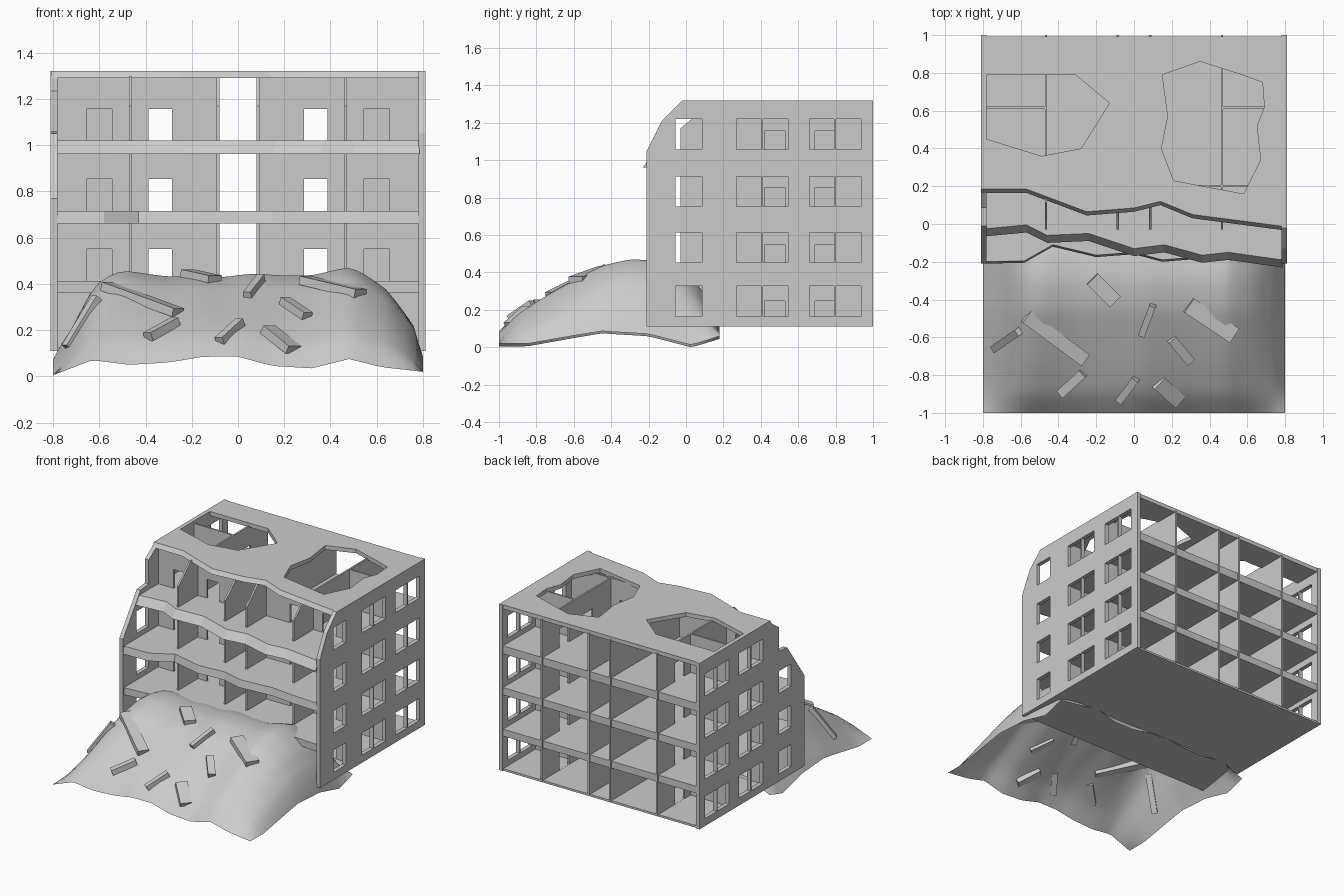
import bpy, bmesh, math
from mathutils import Vector, Matrix

if "Cube" in bpy.data.objects:
    bpy.data.objects.remove(bpy.data.objects["Cube"])

FLOORS = [0.11, 0.413, 0.716, 1.02]


def obj_from_bm(name, bm):
    bmesh.ops.recalc_face_normals(bm, faces=bm.faces)
    me = bpy.data.meshes.new(name)
    bm.to_mesh(me)
    bm.free()
    ob = bpy.data.objects.new(name, me)
    bpy.context.collection.objects.link(ob)
    return ob


def add_prism(bm, lower, upper):
    """Close two matching 3D outlines into a solid."""
    a = [bm.verts.new(p) for p in lower]
    b = [bm.verts.new(p) for p in upper]
    n = len(a)
    bm.faces.new(a[::-1])
    bm.faces.new(b)
    for i in range(n):
        j = (i + 1) % n
        bm.faces.new((a[i], a[j], b[j], b[i]))


def add_box(bm, x0, x1, y0, y1, z0, z1):
    c = [(x0, y0), (x1, y0), (x1, y1), (x0, y1)]
    add_prism(bm, [(x, y, z0) for x, y in c], [(x, y, z1) for x, y in c])


def yz_wall(name, x0, x1, profile):
    bm = bmesh.new()
    add_prism(bm, [(x0, y, z) for y, z in profile], [(x1, y, z) for y, z in profile])
    return obj_from_bm(name, bm)


def cut(ob, bm):
    cutter = obj_from_bm("cutter", bm)
    cutter.hide_render = True
    m = ob.modifiers.new("openings", 'BOOLEAN')
    m.operation, m.solver, m.object = 'DIFFERENCE', 'EXACT', cutter
    bpy.context.view_layer.objects.active = ob
    bpy.ops.object.modifier_apply(modifier=m.name)
    bpy.data.objects.remove(cutter)


def lerp(pts, t):
    """Smoothed lookup along a list of (position, value) points."""
    if t <= pts[0][0]:
        return pts[0][1]
    for (a, va), (b, vb) in zip(pts, pts[1:]):
        if t <= b:
            return va + (vb - va) * (t - a) / (b - a)
    return pts[-1][1]


# Side walls with broken front edges and window openings
sides = {
    "right": (0.78, 0.81, [(-0.21, 0.11), (1, 0.11), (1, 1.32), (-0.02, 1.32), (-0.13, 1.21), (-0.21, 1.05)]),
    "left": (-0.81, -0.78, [(-0.21, 0.11), (1, 0.11), (1, 1.32), (0.21, 1.32), (0.085, 1.235),
                            (0.085, 1.06), (-0.01, 1.05), (-0.21, 0.77)]),
}
columns = [(-0.055, 0.085), (0.27, 0.402), (0.412, 0.545), (0.66, 0.792), (0.802, 0.935)]
sills = [0.165, 0.452, 0.752, 1.058]
for side, (x0, x1, prof) in sides.items():
    wall = yz_wall(side + "_outer_wall", x0, x1, prof)
    bm = bmesh.new()
    for s in sills:
        for y0, y1 in columns:
            if side == "left" and s > 1 and y0 < 0:
                continue
            add_box(bm, x0 - 0.02, x1 + 0.02, y0, y1, s, s + 0.162)
    cut(wall, bm)


# Floor slabs with jagged front edges
def slab(name, z0, z1, edge, half, lip):
    bm = bmesh.new()
    back = [(half, 0.993), (-half, 0.993)]
    add_prism(bm, [(x, y - lip, z0) for x, y in edge] + [(x, y, z0) for x, y in back],
              [(x, y, z1) for x, y in edge + back])
    return obj_from_bm(name, bm)


slab("ground_slab", 0.11, 0.125, [(-0.8, -0.2), (0.8, -0.2)], 0.8, 0)
slab("first_floor", 0.362, 0.413, [(-0.785, -0.2), (-0.4, -0.17), (0, -0.2), (0.4, -0.17), (0.785, -0.2)], 0.785, 0)
slab("second_floor", 0.662, 0.716, [(-0.785, -0.2), (-0.58, -0.195), (-0.43, -0.11), (-0.2, -0.165), (0, -0.15),
                                    (0.15, -0.19), (0.4, -0.17), (0.58, -0.19), (0.785, -0.2)], 0.785, 0.01)
slab("third_floor", 0.962, 1.02, [(-0.785, -0.025), (-0.57, -0.005), (-0.46, -0.06), (-0.24, -0.05), (0, -0.13),
                                  (0.16, -0.11), (0.36, -0.165), (0.5, -0.15), (0.785, -0.19)], 0.785, 0.04)
roof = slab("roof", 1.29, 1.32, [(-0.809, 0.185), (-0.57, 0.185), (-0.25, 0.065), (0, 0.085), (0.14, 0.12),
                                 (0.31, 0.05), (0.809, -0.015)], 0.809, 0.02)

# Holes broken through the roof
holes = [[(-0.78, 0.79), (-0.31, 0.79), (-0.13, 0.64), (-0.28, 0.40), (-0.49, 0.36), (-0.78, 0.45)],
         [(0.15, 0.79), (0.35, 0.86), (0.57, 0.79), (0.68, 0.75), (0.69, 0.62), (0.65, 0.52), (0.67, 0.34),
          (0.58, 0.16), (0.21, 0.23), (0.145, 0.4), (0.18, 0.57)]]
bm = bmesh.new()
for h in holes:
    add_prism(bm, [(x, y, 1.25) for x, y in h], [(x, y, 1.35) for x, y in h])
cut(roof, bm)

# Partitions, mirrored left and right, with doors on every storey
front_cut = [(-0.03, 0.12), (1, 0.12), (1, 1.3), (0.11, 1.3), (0.03, 1.22), (-0.03, 1.17)]
for side, s in (("right", 1), ("left", -1)):
    yz_wall(side + "_corridor_wall", s * 0.08, s * 0.093, front_cut)
    w = yz_wall(side + "_room_wall", s * 0.46, s * 0.472, front_cut)
    bm = bmesh.new()
    for z in FLOORS:
        for y0, y1 in ((0.42, 0.53), (0.69, 0.8)):
            add_box(bm, s * 0.44, s * 0.49, y0, y1, z + 0.016 if z < 0.2 else z, z + 0.137)
    cut(w, bm)
    bm = bmesh.new()
    add_box(bm, s * 0.086, s * 0.785, 0.195, 0.207, 0.12, 1.3)
    w = obj_from_bm(side + "_front_cross_wall", bm)
    bm = bmesh.new()
    for z in FLOORS:
        for x0, x1 in ((0.285, 0.387), (0.545, 0.655)):
            add_box(bm, s * x0, s * x1, 0.17, 0.23, z + 0.016 if z < 0.2 else z, z + 0.137)
    cut(w, bm)
    bm = bmesh.new()
    add_box(bm, s * 0.466, s * 0.785, 0.609, 0.621, 0.12, 1.3)
    obj_from_bm(side + "_rear_cross_wall", bm)

# Rubble heap: one smooth open sheet
ACROSS = [(-0.8, 0), (-0.7, 0.2), (-0.62, 0.34), (-0.5, 0.415), (-0.3, 0.38), (-0.05, 0.36), (0.1, 0.4),
          (0.5, 0.41), (0.65, 0.34), (0.77, 0.16), (0.8, 0)]
ALONG = [(-1, 0), (-0.9, 0.28), (-0.75, 0.5), (-0.6, 0.7), (-0.45, 0.9), (-0.3, 1), (-0.15, 0.98),
         (0, 0.85), (0.1, 0.55), (0.18, 0.05)]
EDGE_X = [(-0.8, 0.005), (-0.63, 0.07), (-0.47, 0.05), (-0.3, 0.06), (-0.15, 0.085), (0, 0.085), (0.15, 0.045),
          (0.32, 0.035), (0.48, 0.075), (0.62, 0.04), (0.8, 0.02)]
EDGE_Y = [(-1, 0), (-0.85, 0), (-0.6, 0.045), (-0.45, 0.07), (-0.2, 0.055), (0.03, -0.005), (0.18, 0.04)]


def height(x, y):
    fy = lerp(ALONG, y)
    return max(0, lerp(EDGE_X, x) * (1 - 0.2 * fy) + lerp(EDGE_Y, y) * abs(x) / 0.8 * (1 - 0.8 * fy * (abs(x) < 0.75))
               + lerp(ACROSS, x) * fy)


nx, ny = 40, 30
bm = bmesh.new()
grid = []
for j in range(ny + 1):
    y = -1 + 1.18 * j / ny
    row = []
    for i in range(nx + 1):
        x = -0.8 + 1.6 * i / nx
        row.append(bm.verts.new((x, y, height(x, y))))
    grid.append(row)
for j in range(ny):
    for i in range(nx):
        bm.faces.new((grid[j][i], grid[j][i + 1], grid[j + 1][i + 1], grid[j + 1][i]))
for k in range(2):
    bmesh.ops.smooth_vert(bm, verts=[v for v in bm.verts if not v.is_boundary], factor=0.5,
                          use_axis_z=True)
heap = obj_from_bm("rubble_heap", bm)
for p in heap.data.polygons:
    p.use_smooth = True

# Broken slabs lying on the heap: two end points seen from above and a width
planks = [(-0.22, -0.29, -0.1, -0.41, 0.08), (-0.57, -0.49, -0.26, -0.72, 0.075), (-0.74, -0.66, -0.61, -0.57, 0.04),
          (-0.39, -0.9, -0.27, -0.79, 0.05), (0.04, -0.59, 0.1, -0.43, 0.035), (0.2, -0.61, 0.3, -0.73, 0.05),
          (0.29, -0.43, 0.53, -0.59, 0.09), (-0.08, -0.94, 0.01, -0.82, 0.04), (0.13, -0.84, 0.24, -0.94, 0.08)]
for n, (xa, ya, xb, yb, w) in enumerate(planks):
    a = Vector((xa, ya, height(xa, ya) + 0.01))
    b = Vector((xb, yb, height(xb, yb) + 0.01))
    d = (b - a).normalized()
    side = Vector((0, 0, 1)).cross(d).normalized()
    m = Matrix((d, side, d.cross(side))).transposed().to_4x4()
    m.translation = (a + b) / 2
    half = (b - a).length / 2
    bm = bmesh.new()
    add_box(bm, -half, half, -w / 2, w / 2, -0.02, 0.018)
    bm.transform(m)
    obj_from_bm("debris_slab_%d" % (n + 1), bm)
